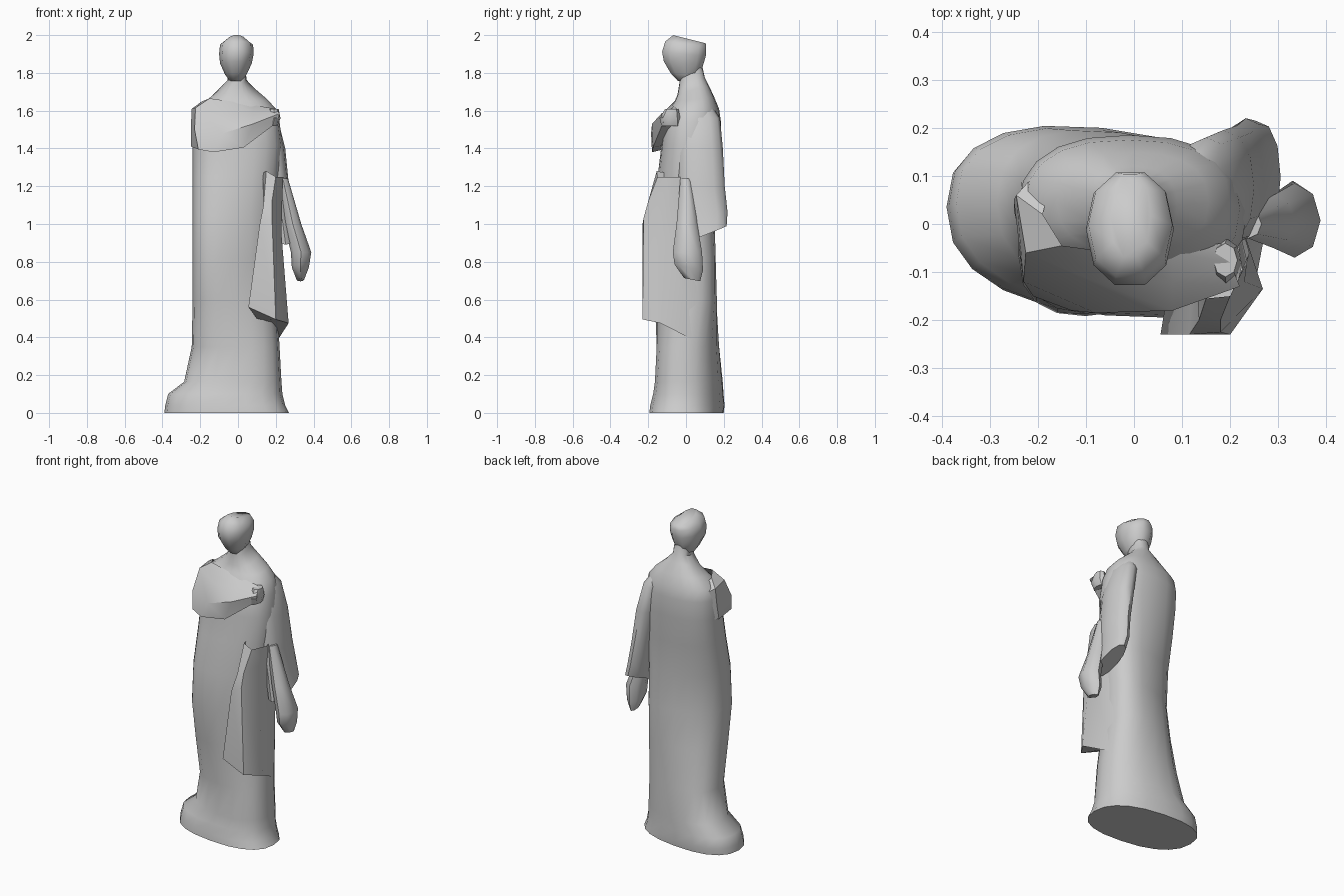
import bpy, bmesh, math


def finish(name, bm, angle):
    bmesh.ops.recalc_face_normals(bm, faces=bm.faces)
    me = bpy.data.meshes.new(name)
    bm.to_mesh(me)
    bm.free()
    ob = bpy.data.objects.new(name, me)
    bpy.context.collection.objects.link(ob)
    bpy.ops.object.select_all(action='DESELECT')
    ob.select_set(True)
    bpy.context.view_layer.objects.active = ob
    bpy.ops.object.shade_smooth_by_angle(angle=math.radians(angle))
    return ob


def loft(name, rings, n=16, power=2.0, angle=40):
    """Each ring is (z, x0, x1, y0, y1, slope of z along y, skew of y along x)."""
    bm = bmesh.new()
    loops = []
    for z, x0, x1, y0, y1, slope, skew in rings:
        loop = []
        for i in range(n):
            a = 2 * math.pi * i / n
            c, s = math.cos(a), math.sin(a)
            dx = math.copysign(abs(c) ** (2 / power), c) * (x1 - x0) / 2
            dy = math.copysign(abs(s) ** (2 / power), s) * (y1 - y0) / 2
            loop.append(bm.verts.new(((x0 + x1) / 2 + dx,
                                      (y0 + y1) / 2 + dy + skew * dx,
                                      z + slope * dy)))
        loops.append(loop)
    for a, b in zip(loops, loops[1:]):
        for i in range(n):
            j = (i + 1) % n
            bm.faces.new((a[i], a[j], b[j], b[i]))
    bm.faces.new(loops[0])
    bm.faces.new(loops[-1])
    return finish(name, bm, angle)


def panel(name, rows, angle=40):
    """Cloth sheet skinned through rows of points."""
    bm = bmesh.new()
    grid = [[bm.verts.new(p) for p in row] for row in rows]
    for a, b in zip(grid, grid[1:]):
        for i in range(len(a) - 1):
            bm.faces.new((a[i], a[i + 1], b[i + 1], b[i]))
    return finish(name, bm, angle)


# Robe with train, bent knee, shoulders and neck
loft("robe", [
    (0.00, -.39, .27, -.19, .195, 0, -.10),
    (0.04, -.385, .25, -.185, .20, 0, -.10),
    (0.10, -.37, .235, -.17, .195, 0, -.10),
    (0.165, -.285, .23, -.16, .19, 0, -.12),
    (0.35, -.245, .22, -.155, .175, 0, -.08),
    (0.60, -.24, .205, -.165, .16, 0, .12),
    (0.82, -.24, .205, -.18, .145, 0, .22),
    (1.05, -.24, .21, -.18, .145, 0, .15),
    (1.25, -.24, .22, -.15, .165, 0, .06),
    (1.42, -.24, .235, -.13, .18, 0, 0),
    (1.54, -.24, .22, -.12, .185, 0, 0),
    (1.61, -.225, .20, -.09, .175, 0, 0),
    (1.66, -.16, .155, -.06, .15, .1, 0),
    (1.71, -.10, .09, -.045, .12, .3, 0),
    (1.76, -.055, .045, -.035, .10, .2, 0),
    (1.84, -.055, .04, -.03, .085, 0, 0),
], n=20, power=2.4)

# Head, flat and slanted on top
loft("head", [
    (1.755, -.04, .02, -.045, .02, -.1, 0),
    (1.79, -.068, .045, -.085, .075, -.12, 0),
    (1.85, -.095, .073, -.122, .095, -.1, 0),
    (1.90, -.10, .083, -.132, .11, -.1, 0),
    (1.95, -.095, .08, -.115, .112, -.15, 0),
    (1.978, -.05, .035, -.072, .108, -.25, 0),
], n=10, power=2.2, angle=50)

# Cloak wrapped over the bent arm, gathered at the hand
panel("arm_wrap", [
    [(-.17, .10, 1.60), (-.19, .02, 1.65), (-.15, -.045, 1.665), (-.04, -.06, 1.65), (.08, -.06, 1.63), (.18, -.04, 1.60)],
    [(-.19, .12, 1.58), (-.245, .06, 1.61), (-.225, -.06, 1.615), (-.08, -.12, 1.58), (.08, -.12, 1.59), (.2, -.08, 1.61)],
    [(-.19, .12, 1.50), (-.25, .05, 1.50), (-.23, -.12, 1.50), (-.08, -.185, 1.48), (.08, -.18, 1.53), (.22, -.13, 1.585)],
    [(-.19, .12, 1.42), (-.25, .03, 1.41), (-.21, -.15, 1.395), (-.13, -.18, 1.38), (.03, -.175, 1.405), (.21, -.12, 1.54)],
    [(-.19, .10, 1.43), (-.20, .02, 1.43), (-.17, -.04, 1.42), (-.1, -.06, 1.41), (.05, -.06, 1.43), (.17, -.03, 1.53)],
])
loft("hand_at_chest", [
    (1.52, .16, .21, -.13, -.03, 0, 0),
    (1.56, .16, .225, -.14, -.03, 0, 0),
    (1.61, .165, .215, -.11, -.04, 0, 0),
], n=8)

# Sleeve and hanging cloth of the lowered arm
loft("sleeve", [
    (1.62, .08, .165, -.02, .14, 0, 0),
    (1.56, .09, .21, -.045, .18, 0, 0),
    (1.40, .12, .25, -.045, .195, 0, 0),
    (1.20, .16, .27, -.04, .205, 0, 0),
    (1.05, .18, .285, -.03, .22, .1, .1),
    (0.94, .20, .305, -.03, .215, .4, .1),
], n=12, power=2.2, angle=50)

# Lowered forearm and hand
loft("lowered_hand", [
    (1.24, .21, .265, -.03, .03, 0, 0),
    (1.00, .245, .335, -.05, .06, 0, 0),
    (0.85, .28, .388, -.07, .085, 0, 0),
    (0.77, .285, .375, -.06, .09, -.2, 0),
    (0.705, .31, .35, -.01, .075, -.2, 0),
], n=8, angle=50)

# Fold of cloth falling down the front and round the side
panel("front_drape", [
    [(.13, -.10, 1.27), (.15, -.155, 1.28), (.20, -.15, 1.25), (.24, -.06, 1.25), (.215, .03, 1.25)],
    [(.14, -.12, 1.10), (.135, -.20, 1.10), (.18, -.20, 1.12), (.235, -.08, 1.15), (.205, .04, 1.10)],
    [(.12, -.14, .98), (.115, -.23, 1.00), (.18, -.225, 1.03), (.23, -.12, .95), (.20, .05, .90)],
    [(.07, -.14, .56), (.055, -.23, .56), (.20, -.23, .495), (.268, -.135, .475), (.20, .07, .37)],
    [(.08, -.13, .54), (.10, -.15, .50), (.14, -.12, .49), (.17, -.08, .48), (.18, .05, .40)],
], angle=50)
